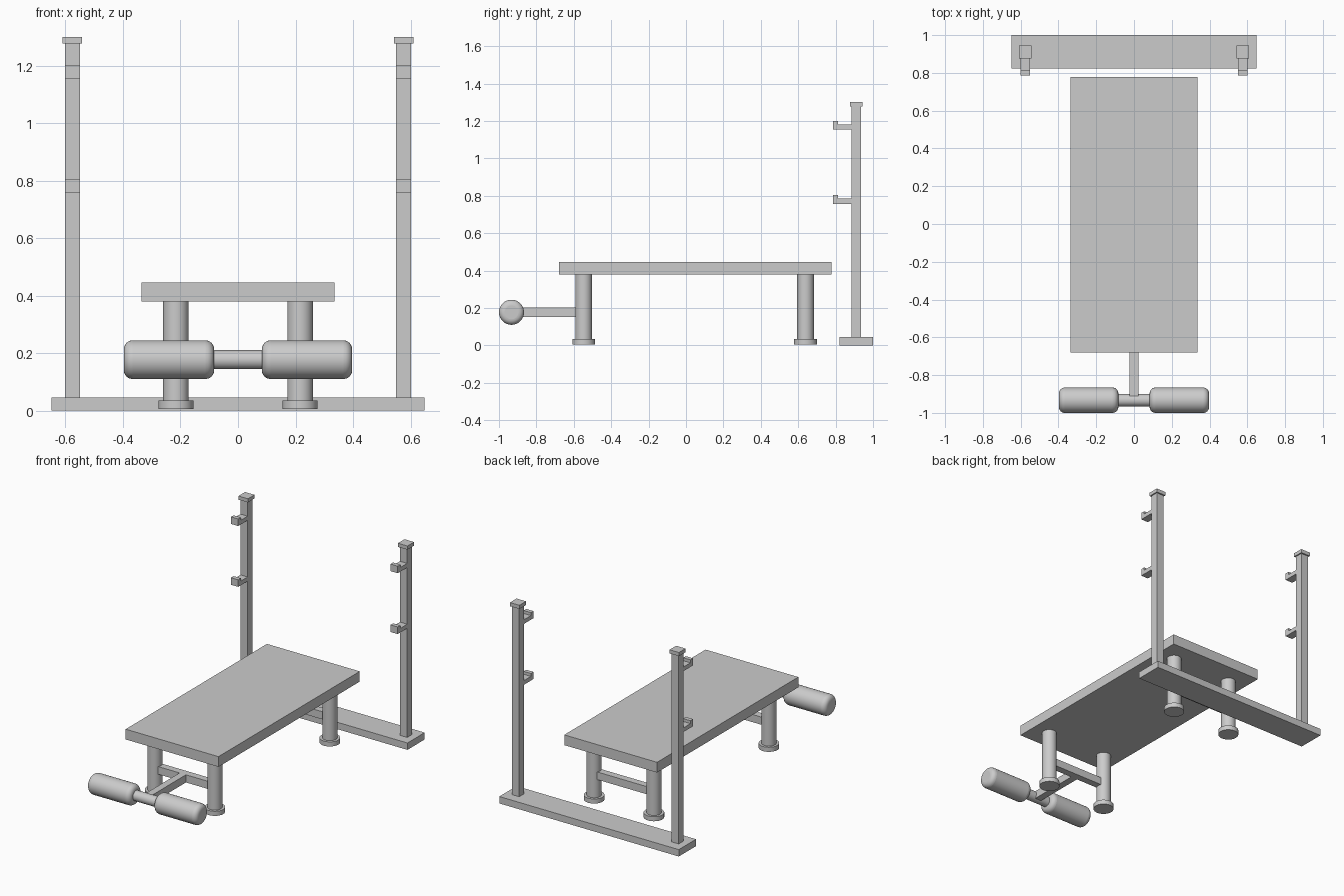
import bpy, math

if "Cube" in bpy.data.objects:
    bpy.data.objects.remove(bpy.data.objects["Cube"])


def box(name, x, y, z):
    """Box from (min, max) ranges on each axis."""
    bpy.ops.mesh.primitive_cube_add(size=1, location=[sum(r) / 2 for r in (x, y, z)])
    o = bpy.context.object
    o.name = name
    o.scale = [r[1] - r[0] for r in (x, y, z)]
    bpy.ops.object.transform_apply(location=False, rotation=False, scale=True)
    return o


def cylinder(name, loc, radius, length, along_x=False, bevel=0):
    bpy.ops.mesh.primitive_cylinder_add(vertices=48, radius=radius, depth=length, location=loc,
                                        rotation=(0, math.pi / 2 if along_x else 0, 0))
    o = bpy.context.object
    o.name = name
    if bevel:
        m = o.modifiers.new("round_ends", "BEVEL")
        m.width, m.segments = bevel, 6
        m.limit_method, m.angle_limit = "ANGLE", math.radians(40)
    bpy.ops.object.shade_smooth_by_angle(angle=math.radians(35))
    return o


# Padded bench top and rack base
box("bench_top", (-0.335, 0.335), (-0.68, 0.777), (0.379, 0.446))
box("rack_base", (-0.648, 0.648), (0.822, 1.0), (0, 0.045))

# Uprights with caps and two bar hooks each
for side, s in (("left", -1), ("right", 1)):
    cx = s * 0.576
    span = (cx - 0.026, cx + 0.026)
    box(f"{side}_upright", span, (0.885, 0.935), (0.04, 1.28))
    box(f"{side}_upright_cap", (cx - 0.034, cx + 0.034), (0.876, 0.944), (1.276, 1.3))
    for level, z in (("lower", 0.757), ("upper", 1.154)):
        box(f"{side}_{level}_hook_arm", span, (0.787, 0.89), (z, z + 0.027))
        box(f"{side}_{level}_hook_lip", span, (0.787, 0.814), (z + 0.026, z + 0.046))

# Legs with feet, joined by cross bars
for end, y in (("front", -0.547), ("rear", 0.639)):
    for side, s in (("left", -1), ("right", 1)):
        cylinder(f"{end}_{side}_leg", (s * 0.216, y, 0.2), 0.0445, 0.37)
        cylinder(f"{end}_{side}_foot", (s * 0.216, y, 0.02), 0.061, 0.03)
    box(f"{end}_cross_bar", (-0.2, 0.2), (y - 0.023, y + 0.023), (0.152, 0.202))

# Leg roller: support arm, axle and two foam rolls
box("roller_arm", (-0.023, 0.023), (-0.93, -0.547), (0.152, 0.202))
cylinder("roller_axle", (0, -0.933, 0.177), 0.033, 0.24, True)
for side, s in (("left", -1), ("right", 1)):
    cylinder(f"{side}_foam_roll", (s * 0.24, -0.933, 0.177), 0.067, 0.314, True, 0.03)
